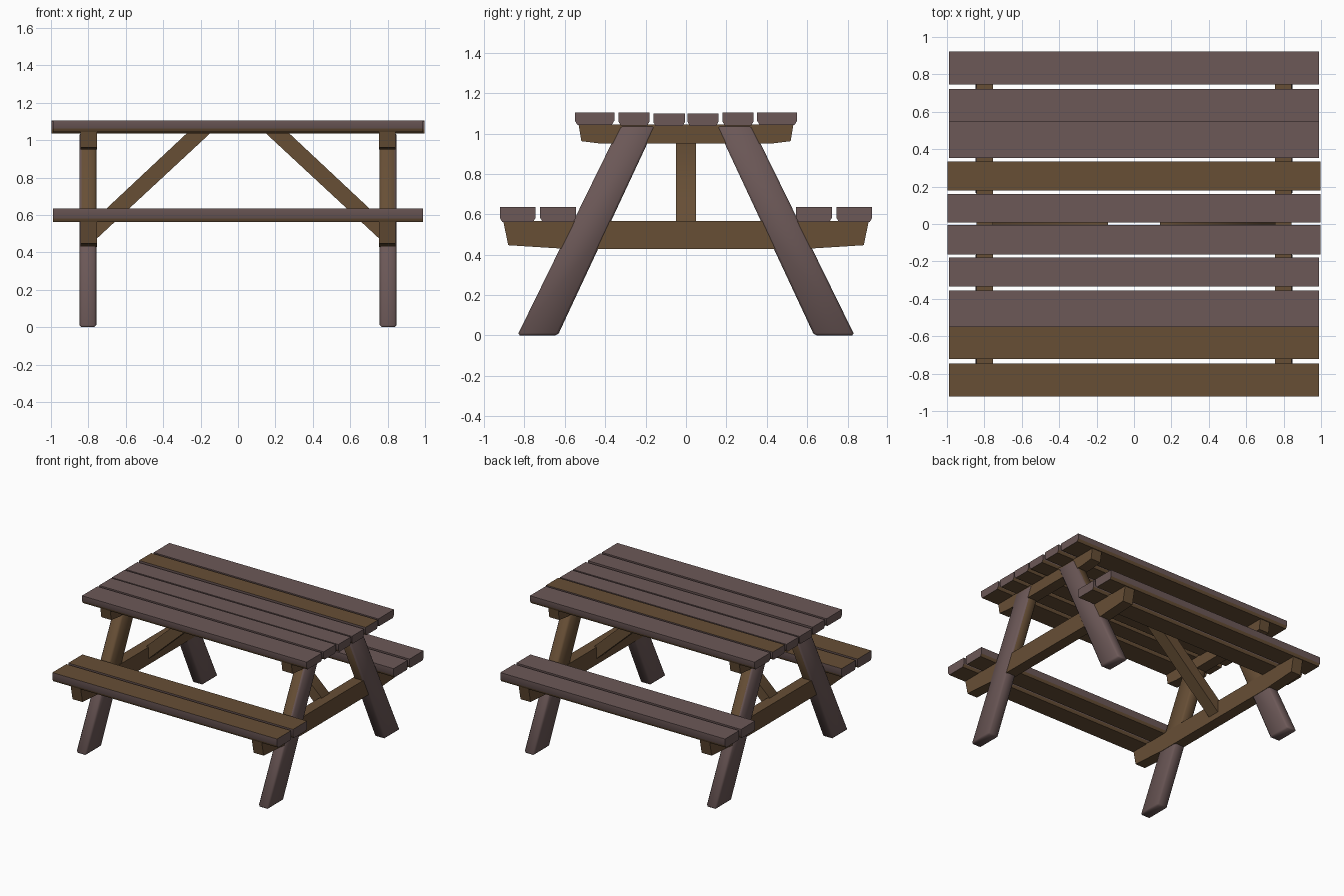
import bpy, bmesh, math

if "Cube" in bpy.data.objects:
    bpy.data.objects.remove(bpy.data.objects["Cube"])


def material(name, rgb):
    m = bpy.data.materials.new(name)
    m.diffuse_color = (*rgb, 1)
    m.use_nodes = True
    m.node_tree.nodes["Principled BSDF"].inputs["Base Color"].default_value = m.diffuse_color
    return m


PURPLE = material("purple brown wood", (0.150, 0.098, 0.096))
BROWN = material("warm brown wood", (0.135, 0.077, 0.036))


def prism(name, pts, a, b, axis, rule, bevel=0.012, cut_z=None):
    """Extrude a 2D outline along x or y; rule(centre, normal) -> 0 purple, 1 brown."""
    bm = bmesh.new()

    def place(p, t):
        return (t, p[0], p[1]) if axis == "x" else (p[0], t, p[1])

    ends = [[bm.verts.new(place(p, t)) for p in pts] for t in (a, b)]
    n = len(pts)
    for ring in ends:
        bm.faces.new(ring)
    for i in range(n):
        j = (i + 1) % n
        bm.faces.new((ends[0][i], ends[0][j], ends[1][j], ends[1][i]))
    if cut_z is not None:
        bmesh.ops.bisect_plane(bm, geom=bm.verts[:] + bm.edges[:] + bm.faces[:],
                               plane_co=(0, 0, cut_z), plane_no=(0, 0, 1))
    sharp = [e for e in bm.edges if len(e.link_faces) == 2
             and abs(e.calc_face_angle(0)) > math.radians(30)]
    bmesh.ops.recalc_face_normals(bm, faces=bm.faces[:])
    if bevel:
        bmesh.ops.bevel(bm, geom=sharp, offset=bevel, segments=1, affect="EDGES",
                        clamp_overlap=True)
    bmesh.ops.recalc_face_normals(bm, faces=bm.faces[:])
    for f in bm.faces:
        f.material_index = rule(f.calc_center_median(), f.normal)
    me = bpy.data.meshes.new(name)
    bm.to_mesh(me)
    bm.free()
    me.materials.append(PURPLE)
    me.materials.append(BROWN)
    ob = bpy.data.objects.new(name, me)
    bpy.context.collection.objects.link(ob)
    bpy.ops.object.select_all(action="DESELECT")
    ob.select_set(True)
    bpy.context.view_layer.objects.active = ob
    bpy.ops.object.shade_smooth_by_angle(angle=math.radians(50))
    return ob


def purple_plank(c, n):
    return 1 if n.z < -0.5 else 0


def brown_plank(c, n):
    return 1 if abs(n.z) > 0.5 else 0


def all_brown(c, n):
    return 1


def plank(name, y0, y1, z0, z1, half, rule):
    # slightly narrower underneath
    t = 0.012
    pts = [(y0 + t, z0), (y1 - t, z0), (y1, z0 + 0.02), (y1, z1), (y0, z1), (y0, z0 + 0.02)]
    prism(name, pts, -half, half, "x", rule, 0.008)


# table top planks
for i, (y0, y1, z0, z1, half) in enumerate([
        (-0.55, -0.355, 1.043, 1.105, 0.99), (-0.335, -0.18, 1.04, 1.105, 0.99),
        (-0.162, -0.005, 1.037, 1.10, 0.998), (0.008, 0.16, 1.037, 1.10, 0.998),
        (0.18, 0.335, 1.04, 1.105, 0.998), (0.352, 0.55, 1.043, 1.105, 0.99)]):
    plank(f"top_plank_{i + 1}", y0, y1, z0, z1, half, brown_plank if i == 4 else purple_plank)

# bench planks, front pair brown on top
for side, s, rule in (("front", -1, brown_plank), ("back", 1, purple_plank)):
    for part, a, b in (("inner", 0.545, 0.722), ("outer", 0.745, 0.922)):
        y0, y1 = sorted((s * a, s * b))
        plank(f"{side}_bench_{part}_plank", y0, y1, 0.562, 0.635, 0.99, rule)

for end, e in (("left", -1), ("right", 1)):
    # splayed legs, brown on the sheltered upper part
    def leg_rule(c, n, e=e):
        return 1 if c.z > 0.5 and n.x * e < 0.5 else 0

    for side, s in (("front", -1), ("back", 1)):
        pts = [(s * 0.835, 0), (s * 0.635, 0), (s * 0.15, 1.04), (s * 0.325, 1.04)]
        prism(f"{end}_{side}_leg", pts, e * 0.757, e * 0.848, "x", leg_rule, 0.012, 0.5)

    # beams under the table top and the benches
    prism(f"{end}_top_beam", [(-0.532, 1.045), (0.532, 1.045), (0.518, 0.962), (0.42, 0.95),
                              (-0.42, 0.95), (-0.518, 0.962)],
          e * 0.754, e * 0.842, "x", all_brown, 0.008)
    prism(f"{end}_bench_beam", [(-0.905, 0.567), (0.905, 0.567), (0.88, 0.447), (0.58, 0.428),
                                (-0.58, 0.428), (-0.88, 0.447)],
          e * 0.754, e * 0.842, "x", all_brown, 0.008)

    # diagonal brace from the bench beam up to the table top
    pts = [(e * 0.14, 1.045), (e * 0.265, 1.045), (e * 0.77, 0.572), (e * 0.77, 0.46)]
    prism(f"{end}_diagonal_brace", pts, -0.05, 0.05, "y", all_brown, 0.01)
